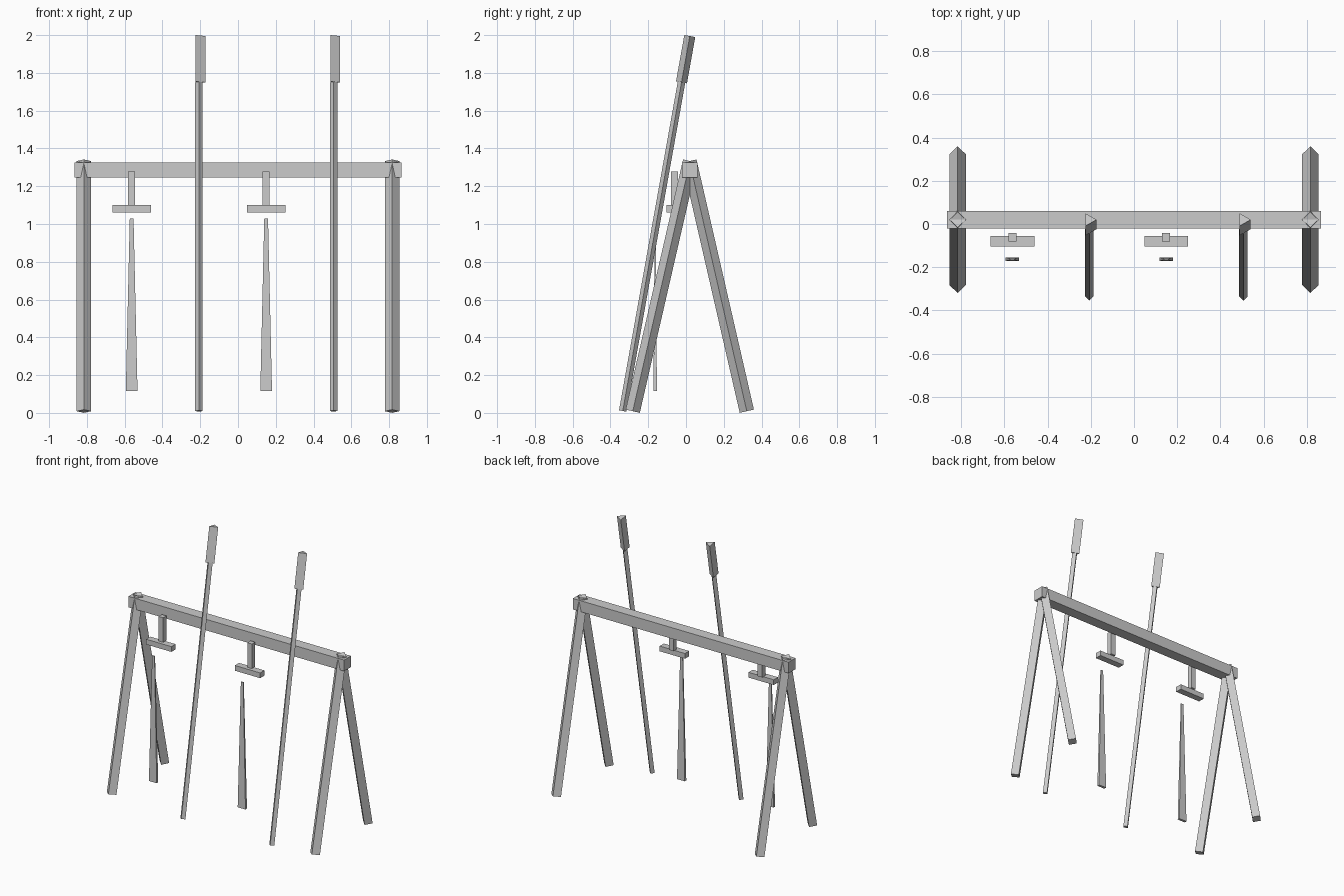
import bpy, bmesh
from math import sin, cos, tau
from mathutils import Vector

if "Cube" in bpy.data.objects:
    bpy.data.objects.remove(bpy.data.objects["Cube"])


def loft(name, rings):
    """Solid with flat faces joining a bottom and a top ring of points."""
    bm = bmesh.new()
    low, high = [[bm.verts.new(p) for p in ring] for ring in rings]
    n = len(low)
    bm.faces.new(low[::-1])
    bm.faces.new(high)
    for i in range(n):
        j = (i + 1) % n
        bm.faces.new((low[i], low[j], high[j], high[i]))
    bmesh.ops.recalc_face_normals(bm, faces=bm.faces[:])
    mesh = bpy.data.meshes.new(name)
    bm.to_mesh(mesh)
    bm.free()
    obj = bpy.data.objects.new(name, mesh)
    bpy.context.collection.objects.link(obj)
    return obj


def prism(name, start, end, radius, sides):
    """Prism along a line in the yz plane, first corner towards +x."""
    start, end = Vector(start), Vector(end)
    side = Vector((1, 0, 0))
    across = (end - start).normalized().cross(side)
    corners = [side * (radius * cos(tau * i / sides)) + across * (radius * sin(tau * i / sides))
               for i in range(sides)]
    return loft(name, [[p + c for c in corners] for p in (start, end)])


def rect(x, y, z, w, d):
    return [(x + sx * w / 2, y + sy * d / 2, z)
            for sx, sy in ((-1, -1), (1, -1), (1, 1), (-1, 1))]


def block(name, x, y, z0, z1, w, d, top=1.0):
    return loft(name, [rect(x, y, z0, w, d), rect(x, y, z1, w * top, d * top)])


# Rack: crossbar and two pairs of crossing diamond-section legs
MID = 0.02
block("crossbar", 0, MID, 1.245, 1.325, 1.73, 0.08)
for side_name, x in (("left", -0.816), ("right", 0.816)):
    for end_name, s in (("front", -1), ("back", 1)):
        prism(f"{end_name}_leg_{side_name}", (x, MID + s * 0.302, 0.009),
              (x, MID - s * 0.002, 1.333), 0.0385, 4)

# Leaning spears: square shaft with a triangular head
low, high = Vector((0, -0.335, 0.01)), Vector((0, 0.02, 1.995))
for i, x in enumerate((-0.207, 0.506), 1):
    a, b = low + Vector((x, 0, 0)), high + Vector((x, 0, 0))
    neck = a.lerp(b, (1.75 - a.z) / (b.z - a.z))
    prism(f"spear_shaft_{i}", a, neck, 0.02, 4)
    prism(f"spear_head_{i}", neck, b, 0.034, 3)

# Hanging swords: grip, guard and tapered blade
for i, x in enumerate((-0.563, 0.149), 1):
    block(f"sword_grip_{i}", x, -0.061, 1.10, 1.278, 0.037, 0.038)
    block(f"sword_guard_{i}", x, -0.080, 1.062, 1.10, 0.203, 0.048)
    block(f"sword_blade_{i}", x, -0.163, 0.117, 1.03, 0.062, 0.018, top=0.32)
